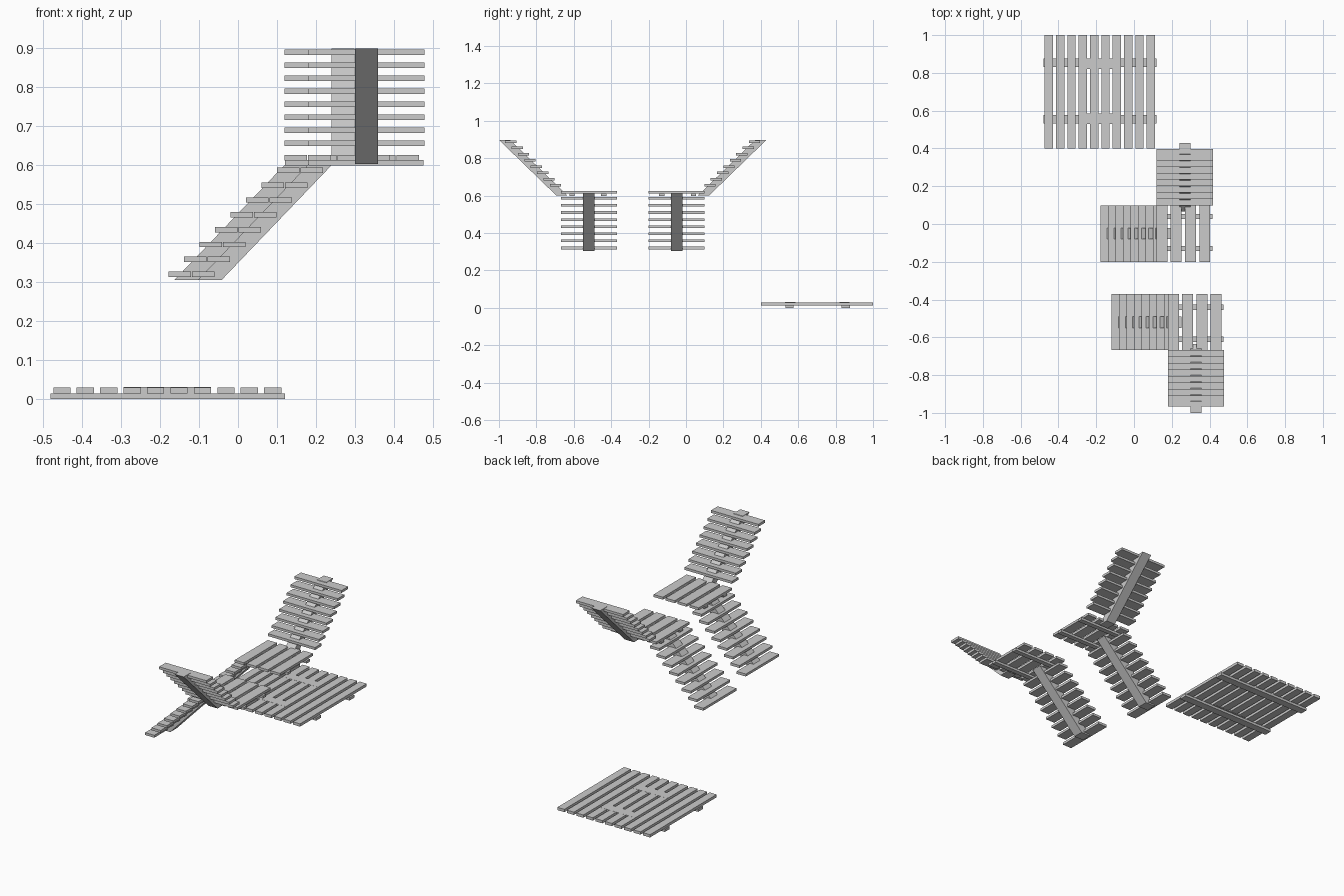
import bpy, bmesh

if "Cube" in bpy.data.objects:
    bpy.data.objects.remove(bpy.data.objects["Cube"])


def prism(name, pts, offset):
    """Extrude a flat polygon (3D points) by an offset vector."""
    bm = bmesh.new()
    a = [bm.verts.new(p) for p in pts]
    b = [bm.verts.new([p[i] + offset[i] for i in range(3)]) for p in pts]
    n = len(pts)
    bm.faces.new(a)
    bm.faces.new(b[::-1])
    for i in range(n):
        bm.faces.new((a[i], b[i], b[(i + 1) % n], a[(i + 1) % n]))
    bmesh.ops.recalc_face_normals(bm, faces=bm.faces)
    me = bpy.data.meshes.new(name)
    bm.to_mesh(me)
    bm.free()
    bpy.context.collection.objects.link(bpy.data.objects.new(name, me))


def box(name, x0, x1, y0, y1, z0, z1):
    prism(name, [(x0, y0, z0), (x1, y0, z0), (x1, y1, z0), (x0, y1, z0)],
          (0, 0, z1 - z0))


# Floor pallet: two bearers and ten slats
for y in (0.532, 0.832):
    box("pallet_bearer", -0.48, 0.12, y, y + 0.044, 0, 0.015)
for i in range(10):
    x = -0.473 + i * 0.06
    box("pallet_slat", x, x + 0.044, 0.4, 1.0, 0.014, 0.03)
# Raised cleats framing the middle four slats
for y in (0.53, 0.82):
    box("pallet_cleat", -0.293, -0.069, y, y + 0.055, 0.013, 0.0305)


def stair(tag, dx, fy):
    """One L-shaped stair; fy maps y so the second one can be mirrored."""
    def bx(name, x0, x1, y0, y1, z0, z1):
        ya, yb = sorted((fy(y0), fy(y1)))
        box(tag + name, x0 + dx, x1 + dx, ya, yb, z0, z1)

    # Landing bearers and slats
    for y in (-0.624, -0.454):
        bx("landing_bearer", 0.18, 0.475, y, y + 0.028, 0.598, 0.612)
    for i in range(4):
        x = 0.179 + i * 0.0755
        bx("landing_slat", x, x + 0.058, -0.668, -0.37, 0.611, 0.625)

    # Treads of the lower flight (along x) and the upper flight (along y)
    for i in range(8):
        x, z = -0.118 + i * 0.0397, 0.313 + i * 0.038
        bx("lower_tread", x, x + 0.058, -0.668, -0.37, z, z + 0.014)
        y, z = -0.668 - i * 0.0341, 0.648 + i * 0.0334
        bx("upper_tread", 0.179, 0.477, y - 0.06, y, z, z + 0.014)

    # Central sloping stringers
    w = fy(-0.49) - fy(-0.55)
    y = fy(-0.55)
    prism(tag + "lower_stringer",
          [(-0.103 + dx, y, 0.305), (-0.042 + dx, y, 0.305),
           (0.252 + dx, y, 0.612), (0.191 + dx, y, 0.612)], (0, w, 0))
    x = 0.3 + dx
    prism(tag + "upper_stringer",
          [(x, fy(-0.695), 0.602), (x, fy(-0.635), 0.602),
           (x, fy(-0.94), 0.898), (x, fy(-1.0), 0.898)], (0.058, 0, 0))


stair("front_", 0, lambda y: y)
stair("rear_", -0.06, lambda y: -0.57 - y)
